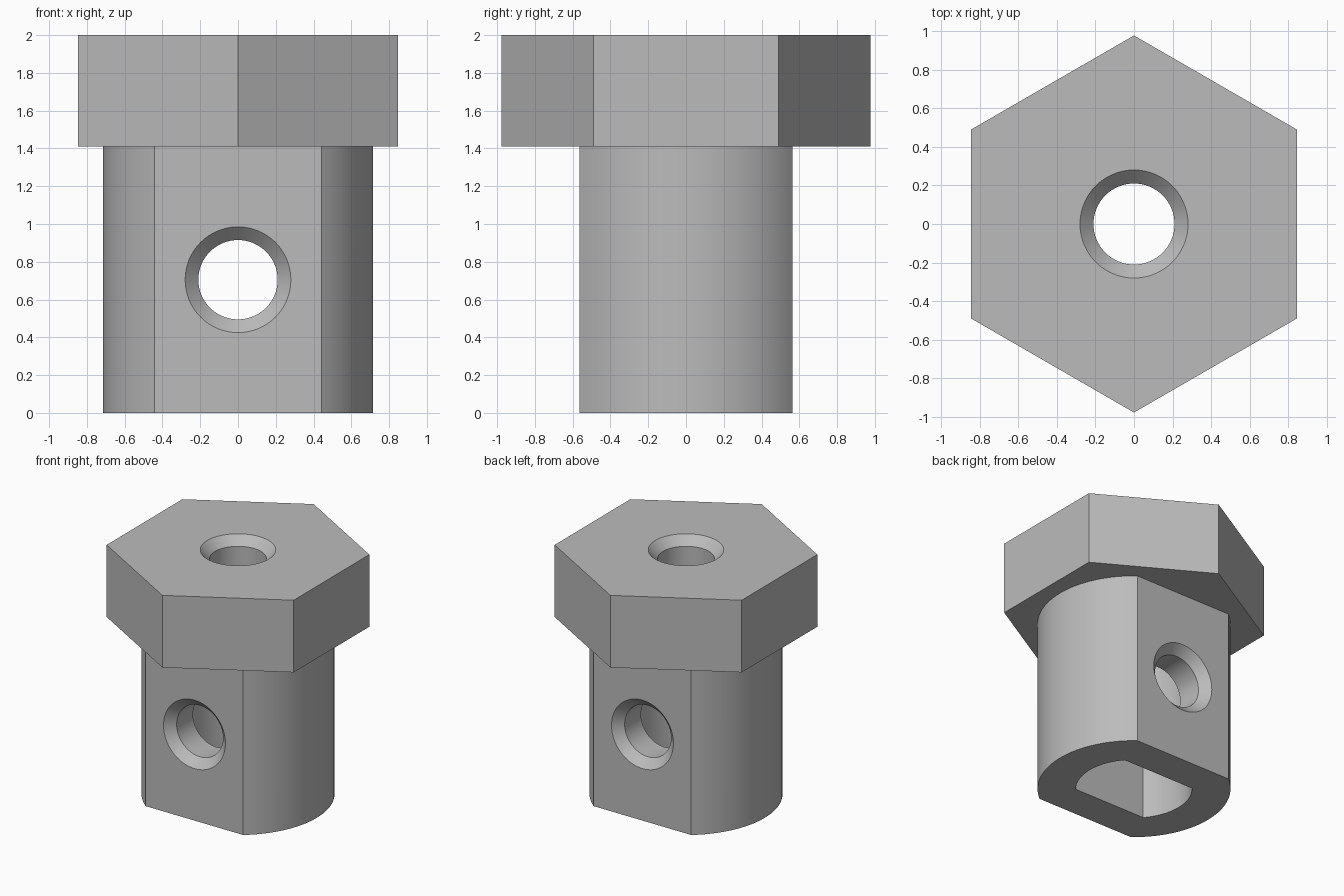
import bpy, bmesh, math
from mathutils import Matrix

cube = bpy.data.objects.get("Cube")
if cube:
    bpy.data.objects.remove(cube, do_unlink=True)

HEAD_BOTTOM, TOP = 1.41, 2.0
HEAD_R = 0.977
SHAFT_R, SHAFT_FLAT = 0.715, 0.563
CAVITY_R, CAVITY_FLAT = 0.43, 0.282
HOLE_R, SINK_R = 0.21, 0.28
SINK = SINK_R - HOLE_R

steel = bpy.data.materials.new("plain grey")
steel.use_nodes = True
grey = (0.5, 0.5, 0.5, 1)
steel.diffuse_color = grey
steel.node_tree.nodes["Principled BSDF"].inputs["Base Color"].default_value = grey


def make_object(name, bm):
    bmesh.ops.recalc_face_normals(bm, faces=bm.faces)
    mesh = bpy.data.meshes.new(name)
    bm.to_mesh(mesh)
    bm.free()
    mesh.materials.append(steel)
    obj = bpy.data.objects.new(name, mesh)
    bpy.context.collection.objects.link(obj)
    return obj


def prism(name, outline, z0, z1):
    bm = bmesh.new()
    face = bm.faces.new([bm.verts.new((x, y, z0)) for x, y in outline])
    ext = bmesh.ops.extrude_face_region(bm, geom=[face])
    for v in ext["geom"]:
        if isinstance(v, bmesh.types.BMVert):
            v.co.z = z1
    return make_object(name, bm)


def flatted_circle(r, flat, steps=32):
    """Circle cut by two flats at y = +flat and y = -flat."""
    a = math.asin(flat / r)
    side = [-a + 2 * a * i / steps for i in range(steps + 1)]
    return [(r * math.cos(t + turn), r * math.sin(t + turn))
            for turn in (0, math.pi) for t in side]


def lathe(name, profile, matrix, steps=64):
    """Stack of rings (radius, height) closed at both ends."""
    bm = bmesh.new()
    rings = [[bm.verts.new((r * math.cos(2 * math.pi * i / steps),
                            r * math.sin(2 * math.pi * i / steps), h))
              for i in range(steps)] for r, h in profile]
    for low, high in zip(rings, rings[1:]):
        for i in range(steps):
            j = (i + 1) % steps
            bm.faces.new((low[i], low[j], high[j], high[i]))
    bm.faces.new(rings[0])
    bm.faces.new(rings[-1])
    bm.transform(matrix)
    return make_object(name, bm)


def combine(target, tool, operation):
    mod = target.modifiers.new(operation.lower(), "BOOLEAN")
    mod.operation, mod.solver, mod.object = operation, "EXACT", tool
    bpy.context.view_layer.objects.active = target
    bpy.ops.object.modifier_apply(modifier=mod.name)
    bpy.data.objects.remove(tool, do_unlink=True)


# Hexagonal head with corners toward front and back
corners = [math.radians(30 + 60 * i) for i in range(6)]
bolt = prism("hex_bolt", [(HEAD_R * math.cos(t), HEAD_R * math.sin(t))
                          for t in corners], HEAD_BOTTOM, TOP)

# Shaft with two flats, overlapping into the head
shaft = prism("shaft", flatted_circle(SHAFT_R, SHAFT_FLAT), 0, HEAD_BOTTOM + 0.2)
combine(bolt, shaft, "UNION")

# Hollow inside the shaft, open at the bottom
cavity = prism("cavity_cutter", flatted_circle(CAVITY_R, CAVITY_FLAT), -0.2, HEAD_BOTTOM)
combine(bolt, cavity, "DIFFERENCE")

# Countersunk hole through the head
EXTRA = 0.05
head_hole = lathe("head_hole_cutter",
                  [(HOLE_R, HEAD_BOTTOM - 0.1), (HOLE_R, TOP - SINK),
                   (SINK_R + EXTRA, TOP + EXTRA)], Matrix())
combine(bolt, head_hole, "DIFFERENCE")

# Cross hole through both flats, countersunk at each end
end, neck = SHAFT_FLAT + EXTRA, SHAFT_FLAT - SINK
cross_hole = lathe("cross_hole_cutter",
                   [(SINK_R + EXTRA, -end), (HOLE_R, -neck),
                    (HOLE_R, neck), (SINK_R + EXTRA, end)],
                   Matrix.Translation((0, 0, HEAD_BOTTOM / 2))
                   @ Matrix.Rotation(math.pi / 2, 4, "X"))
combine(bolt, cross_hole, "DIFFERENCE")

# Smooth round walls, crisp edges
bpy.ops.object.select_all(action="DESELECT")
bolt.select_set(True)
bpy.context.view_layer.objects.active = bolt
bpy.ops.object.shade_smooth_by_angle(angle=math.radians(30))
